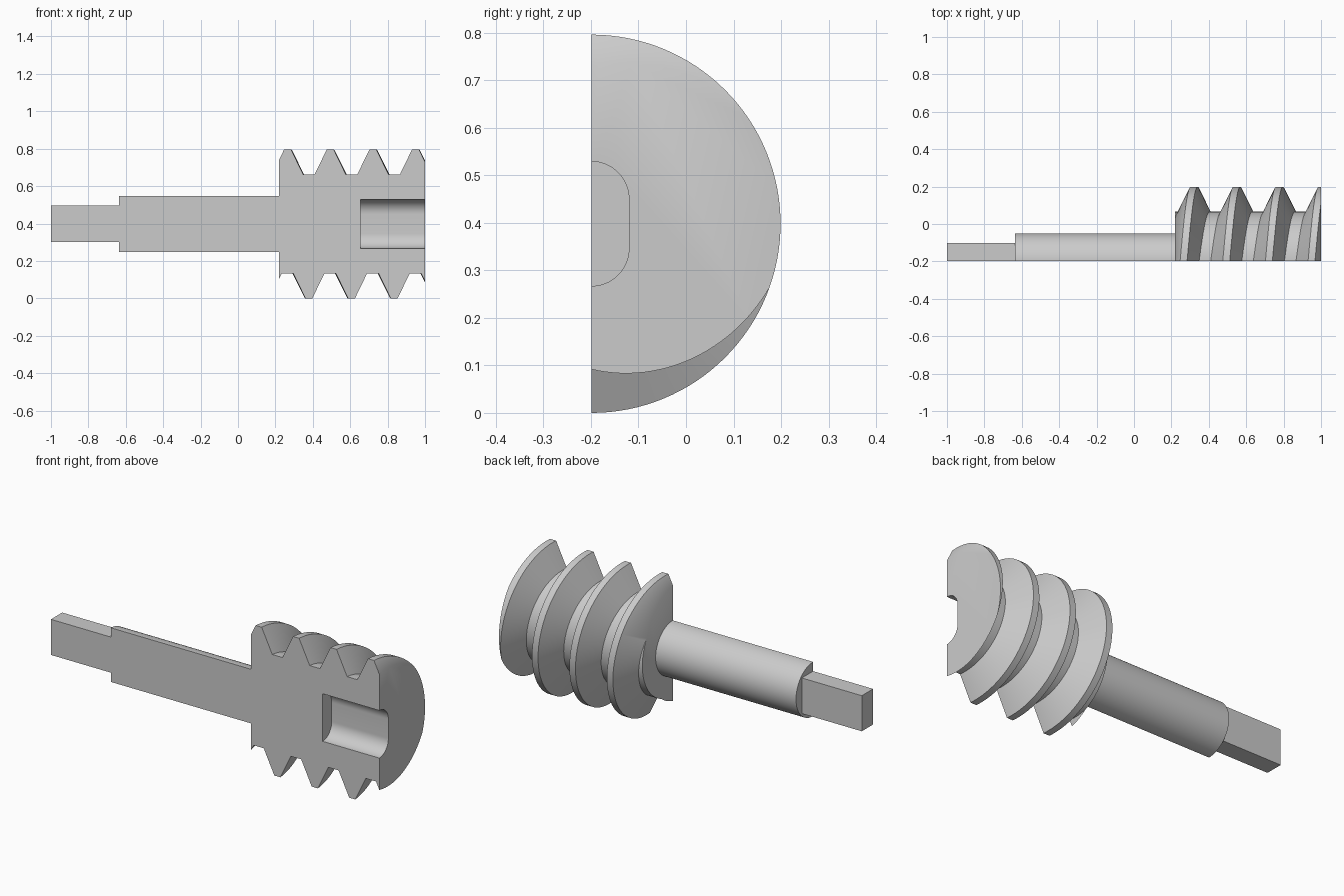
import bpy, bmesh, math

if "Cube" in bpy.data.objects:
    bpy.data.objects.remove(bpy.data.objects["Cube"])

AXIS_Y, AXIS_Z = -0.199, 0.398      # axis of the half-cut worm
PITCH, ROOT, CREST = 0.228, 0.265, 0.398
X0, X1 = 0.22, 1.0                  # ends of the threaded body

steel = bpy.data.materials.new("plain grey")
steel.use_nodes = True
GREY = (0.6, 0.6, 0.6, 1)
steel.diffuse_color = GREY
steel.node_tree.nodes["Principled BSDF"].inputs["Base Color"].default_value = GREY


def finish(bm, name):
    bmesh.ops.recalc_face_normals(bm, faces=bm.faces)
    mesh = bpy.data.meshes.new(name)
    bm.to_mesh(mesh)
    bm.free()
    mesh.materials.append(steel)
    obj = bpy.data.objects.new(name, mesh)
    bpy.context.collection.objects.link(obj)
    return obj


def smooth(obj):
    bpy.ops.object.select_all(action='DESELECT')
    obj.select_set(True)
    bpy.context.view_layer.objects.active = obj
    bpy.ops.object.shade_smooth_by_angle(angle=math.radians(30))


def prism(name, section, xa, xb):
    """Extrude a (y, z) section, measured from the axis, along x."""
    bm = bmesh.new()
    a, b = [[bm.verts.new((x, AXIS_Y + y, AXIS_Z + z)) for y, z in section] for x in (xa, xb)]
    bm.faces.new(a)
    bm.faces.new(b)
    for i in range(len(section)):
        j = (i + 1) % len(section)
        bm.faces.new((a[i], a[j], b[j], b[i]))
    return finish(bm, name)


def arc(r, a0, a1, n, cz=0.0):
    """Points on an arc, angle measured from +z towards +y."""
    angles = [math.radians(a0 + (a1 - a0) * i / n) for i in range(n + 1)]
    return [(r * math.sin(t), cz + r * math.cos(t)) for t in angles]


# Worm thread: trapezoid profile swept half a turn while it advances half a pitch
profile = []
for k in range(-2, 6):
    c = 0.265 + k * PITCH
    profile += [(c - 0.083, ROOT), (c - 0.0185, CREST), (c + 0.0185, CREST), (c + 0.083, ROOT)]
bm = bmesh.new()
STEPS = 64
rows = []
for i in range(STEPS + 1):
    t = math.pi * i / STEPS
    rows.append([bm.verts.new((x + PITCH * i / STEPS / 2, AXIS_Y + r * math.sin(t),
                               AXIS_Z + r * math.cos(t))) for x, r in profile])
for p, q in zip(rows, rows[1:]):
    for j in range(len(profile) - 1):
        bm.faces.new((p[j], p[j + 1], q[j + 1], q[j]))
bm.faces.new(rows[0] + rows[-1][::-1])          # flat section face

# Trim both ends square and cap them
for x, n in ((X0, -1), (X1, 1)):
    cut = bmesh.ops.bisect_plane(bm, geom=bm.verts[:] + bm.edges[:] + bm.faces[:], dist=1e-6,
                                 plane_co=(x, 0, 0), plane_no=(n, 0, 0), clear_outer=True)
    rim = [e for e in cut["geom_cut"] if isinstance(e, bmesh.types.BMEdge)]
    bmesh.ops.edgeloop_fill(bm, edges=rim)
worm = finish(bm, "worm_thread")

# Rounded bore sunk into the open end
slot = ([(-0.1, 0.131)] + arc(0.079, 0, 90, 16, 0.052)
        + arc(0.079, 90, 180, 16, -0.052) + [(-0.1, -0.131)])
cutter = prism("bore_cutter", slot, 0.655, 1.1)
cutter.hide_render = True
mod = worm.modifiers.new("bore", 'BOOLEAN')
mod.operation = 'DIFFERENCE'
mod.solver = 'EXACT'
mod.object = cutter
bpy.context.view_layer.objects.active = worm
bpy.ops.object.modifier_apply(modifier=mod.name)
bpy.data.objects.remove(cutter)
smooth(worm)

# Half-round shaft and square drive end
smooth(prism("shaft", arc(0.149, 0, 180, 48), -0.635, X0))
prism("square_drive", [(0, 0.098), (0.098, 0.098), (0.098, -0.098), (0, -0.098)], -1.0, -0.635)
